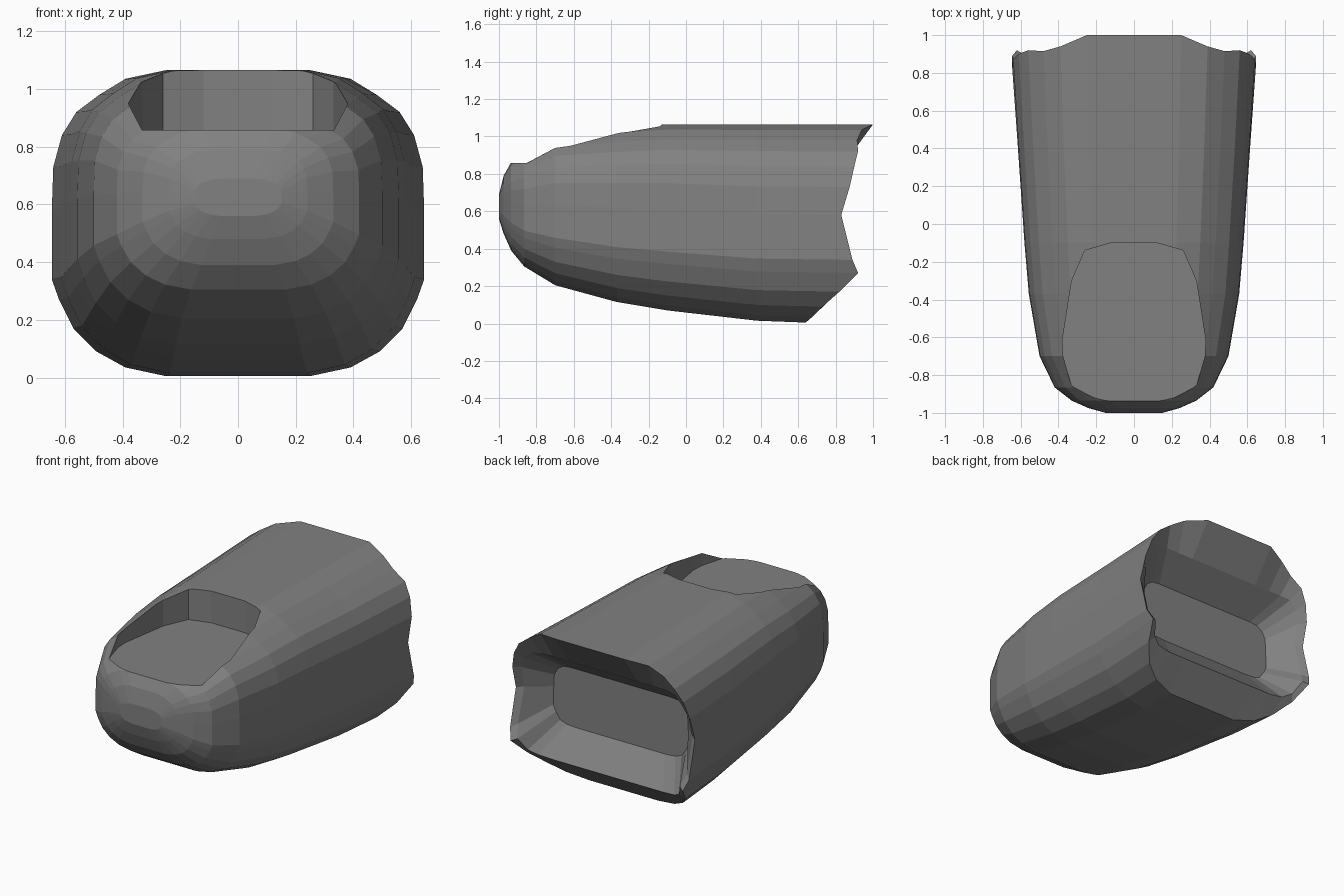
import bpy, bmesh

if "Cube" in bpy.data.objects:
    bpy.data.objects.remove(bpy.data.objects["Cube"])

# Half cross-section from top to bottom: x, z and the y of the rear rim at each point
SECTION = [(.25, 1.065, 1.0), (.39, 1.035, .94), (.48, .98, .915), (.56, .92, .92),
           (.61, .84, .90), (.64, .73, .875), (.645, .58, .83), (.645, .34, .89),
           (.62, .27, .92), (.57, .17, .82), (.49, .09, .73), (.39, .035, .675),
           (.25, .005, .64)]
# Inner edge of the sloping rear lip, matching the section point by point: x, y, z
LIP = [(.25, .85, .86), (.36, .85, .86), (.45, .85, .86), (.52, .86, .85),
       (.57, .86, .80), (.60, .83, .72), (.605, .80, .58), (.61, .86, .36),
       (.585, .90, .285), (.545, .85, .205), (.49, .82, .175), (.40, .81, .166),
       (.28, .81, .166)]
# Stations along the body: y, half width, bottom, top
STATIONS = [(-1.0, .15, .56, .69), (-.975, .24, .48, .79), (-.935, .33, .39, .862),
            (-.865, .42, .305, .91), (-.7, .50, .205, 1.005), (-.37, .557, .115, 1.045),
            (-.1, .58, .07, 1.065), (.38, .613, .015, 1.065)]


def mirrored(points):
    return points + [(-x, y, z) for x, y, z in reversed(points)]


def loft(name, rings):
    bm = bmesh.new()
    loops = [[bm.verts.new(p) for p in ring] for ring in rings]
    n = len(loops[0])
    for a, b in zip(loops, loops[1:]):
        for i in range(n):
            j = (i + 1) % n
            bm.faces.new((a[i], a[j], b[j], b[i]))
    bm.faces.new(loops[0])
    bm.faces.new(loops[-1])
    bmesh.ops.recalc_face_normals(bm, faces=bm.faces)
    mesh = bpy.data.meshes.new(name)
    bm.to_mesh(mesh)
    bm.free()
    obj = bpy.data.objects.new(name, mesh)
    bpy.context.collection.objects.link(obj)
    return obj


# Tapered fingertip body
rings = []
for y, w, bottom, top in STATIONS:
    rings.append(mirrored([(x / .645 * w, y, bottom + (z - .005) / 1.06 * (top - bottom))
                           for x, z, _ in SECTION]))
# Rear rim, sloping lip, then the concave joint socket
rings.append(mirrored([(x, y, z) for x, z, y in SECTION]))
rings.append(mirrored(LIP))
rings.append(mirrored([(x * .8, .67, .55 + (z - .55) * .55) for x, y, z in LIP]))
body = loft("fingertip_body", rings)

# Flat nail recess cut into the top
NAIL = [(.12, -.10), (.26, -.14), (.33, -.30), (.38, -.62), (.375, -.70),
        (.33, -.86), (.33, -1.1)]
cutter = loft("nail_cutter", [mirrored([(x, y, z) for x, y in NAIL]) for z in (.858, 1.3)])
cutter.hide_render = True
cut = body.modifiers.new("nail_recess", 'BOOLEAN')
cut.operation = 'DIFFERENCE'
cut.solver = 'EXACT'
cut.object = cutter
bpy.context.view_layer.objects.active = body
bpy.ops.object.modifier_apply(modifier=cut.name)
bpy.data.objects.remove(cutter)

# Dark grey finish
grey = bpy.data.materials.new("dark_grey")
grey.diffuse_color = (.22, .22, .22, 1)
grey.use_nodes = True
grey.node_tree.nodes["Principled BSDF"].inputs["Base Color"].default_value = grey.diffuse_color
body.data.materials.clear()
body.data.materials.append(grey)
